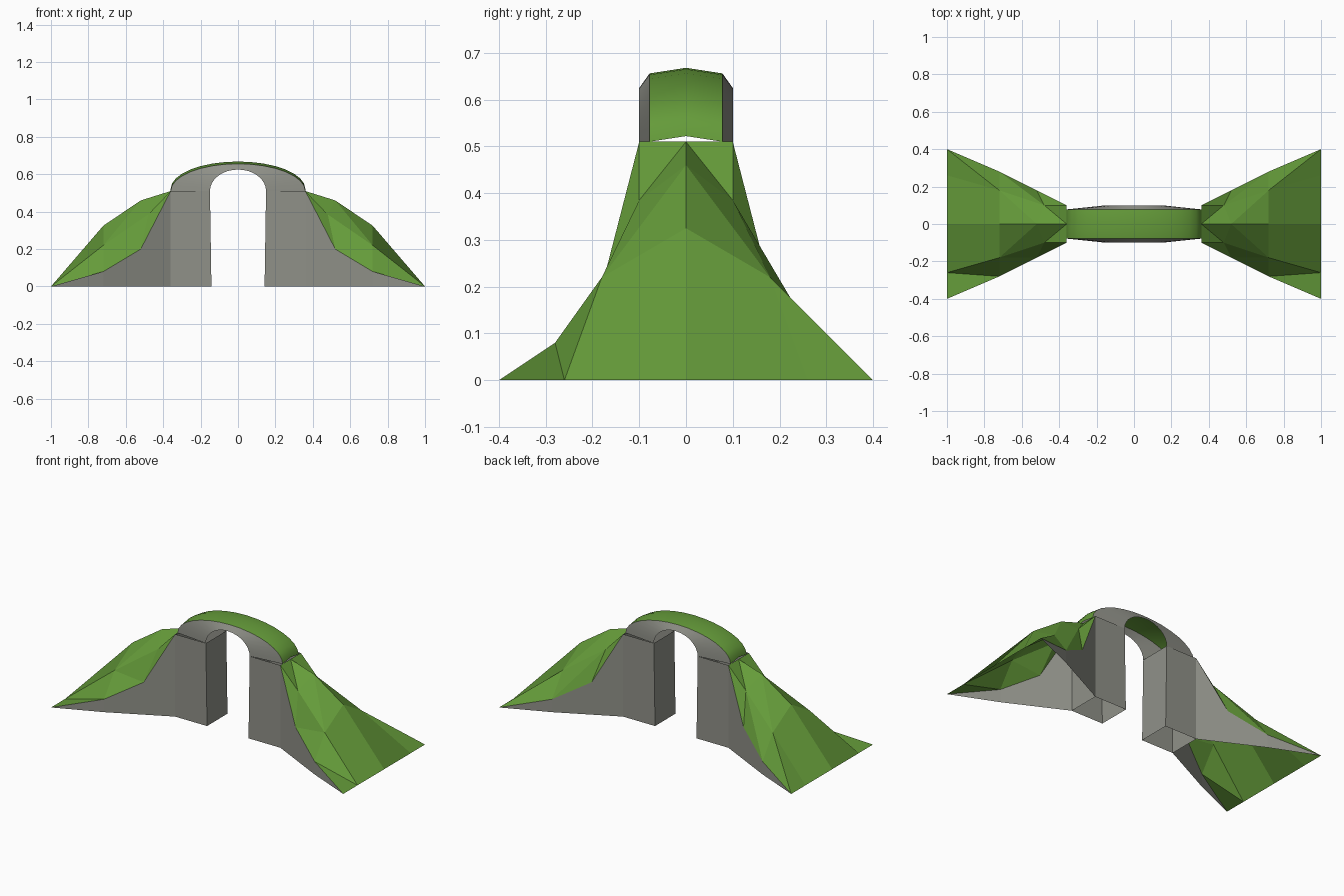
import bpy, bmesh, math
from mathutils import Vector

cube = bpy.data.objects.get("Cube")
if cube:
    bpy.data.objects.remove(cube, do_unlink=True)


def material(name, rgb):
    m = bpy.data.materials.new(name)
    m.use_nodes = True
    col = (*rgb, 1)
    m.diffuse_color = col
    bsdf = m.node_tree.nodes["Principled BSDF"]
    bsdf.inputs["Base Color"].default_value = col
    bsdf.inputs["Roughness"].default_value = 0.9
    return m


GRASS = material("grass green", (0.13, 0.33, 0.042))
STONE = material("stone grey", (0.28, 0.285, 0.25))


def build(name, polys, mat, centre, mirror=True, smooth=False):
    """Join polygons into one mesh, every face turned away from the centre."""
    bm = bmesh.new()
    for poly in polys:
        face = bm.faces.new([bm.verts.new(p) for p in poly])
        face.normal_update()
        if face.normal.dot(face.calc_center_median() - Vector(centre)) < 0:
            face.normal_flip()
    bmesh.ops.remove_doubles(bm, verts=bm.verts, dist=0.0005)
    me = bpy.data.meshes.new(name)
    bm.to_mesh(me)
    bm.free()
    me.materials.append(mat)
    ob = bpy.data.objects.new(name, me)
    bpy.context.collection.objects.link(ob)
    if mirror:
        ob.modifiers.new("Mirror", "MIRROR").use_clip = False
    if smooth:
        bpy.ops.object.select_all(action="DESELECT")
        ob.select_set(True)
        bpy.context.view_layer.objects.active = ob
        bpy.ops.object.shade_smooth_by_angle(angle=math.radians(40))
    return ob


SPRING = 0.51

# Ramp lines running outward: ridge, fold and wall top
ridge = [(0.36, 0, SPRING), (0.52, 0, 0.46), (0.72, 0, 0.325), (1, 0, 0)]
fold = [(0.48, 0.1, 0.385), (0.72, 0.18, 0.22), (1, 0.26, 0)]
wall = [(0.36, 0.1, SPRING), (0.52, 0.18, 0.2), (0.72, 0.28, 0.08), (1, 0.4, 0)]


def side(points, s):
    return [(x, y * s, z) for x, y, z in points]


# Grassy ramps: the front folds inward, the back bulges outward
slopes = []
for s in (-1, 1):
    r, f, w = side(ridge, s), side(fold, s), side(wall, s)
    slopes += [(r[0], w[0], f[0]), (r[0], f[0], r[1]), (w[0], w[1], f[0]),
               (r[1], f[0], f[1]), (r[1], f[1], r[2]), (r[2], f[1], f[2], r[3])]
    for i in (0, 1):
        a, b, c, d = f[i], w[i + 1], w[i + 2], f[i + 1]
        slopes += [(a, b, c), (a, c, d)] if (s > 0) == (i == 0) else [(a, b, d), (b, c, d)]
    if s > 0:
        # Outer back panel is split from the fold to the ground corner
        slopes[-2:] = [(f[1], w[2], w[3]), (f[1], w[3], f[2])]
    else:
        slopes[-2:] = [(f[1], w[2], f[2]), (w[2], w[3], f[2])]
build("ramp_turf", slopes, GRASS, (0.5, 0, -0.6))

# Stone wing walls below the ramps
wings = []
for s in (-1, 1):
    w = side(wall, s)
    for a, b in zip(w, w[1:]):
        quad = [(a[0], a[1], 0), (b[0], b[1], 0), b, a]
        wings.append(quad if b[2] > 0 else [quad[0], b, a])
build("wing_wall", wings, STONE, (0.5, 0, 0))

# Hollow piers, open at top and bottom
foot = [(0.142, -0.1), (0.36, -0.1), (0.36, 0.1), (0.142, 0.1)]
head = [(0.15 if x < 0.2 else x, y) for x, y in foot]
piers = []
for i in range(4):
    j = (i + 1) % 4
    piers.append([(*foot[i], 0), (*foot[j], 0), (*head[j], SPRING), (*head[i], SPRING)])
build("pier", piers, STONE, (0.25, 0, 0.25))


# Arch spanning the piers
def arc(width, height, y, base=SPRING, steps=16):
    return [(width * math.cos(math.pi * i / steps), y,
             base + height * math.sin(math.pi * i / steps)) for i in range(steps + 1)]


def strip(a, b):
    return [(a[i], a[i + 1], b[i + 1], b[i]) for i in range(len(a) - 1)]


crown = arc(0.36, 0.146, 0, SPRING + 0.012)
turf, faces = [], []
for s in (-1, 1):
    rim = arc(0.36, 0.146, 0.078 * s)
    turf += strip(crown, rim)
    faces += strip(rim, arc(0.15, 0.115, 0.1 * s))
build("arch_turf", turf, GRASS, (0, 0, 0.3), mirror=False, smooth=True)
build("arch_face", faces, STONE, (0, 0, 0.3), mirror=False, smooth=True)
